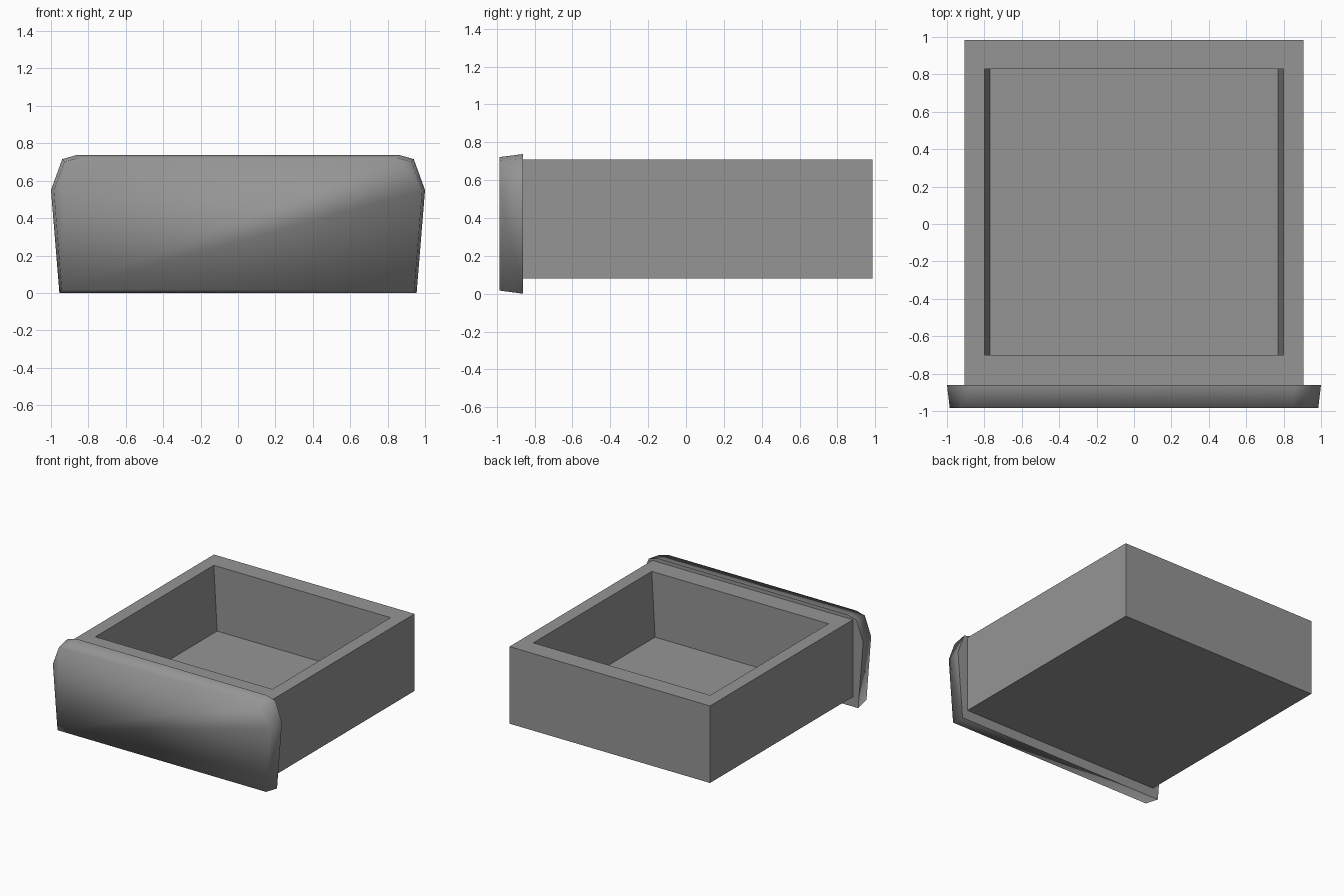
import bpy
import bmesh

if "Cube" in bpy.data.objects:
    bpy.data.objects.remove(bpy.data.objects["Cube"], do_unlink=True)

grey = bpy.data.materials.new("mid grey")
grey.use_nodes = True
colour = (0.3, 0.3, 0.3, 1)
grey.diffuse_color = colour
grey.node_tree.nodes["Principled BSDF"].inputs["Base Color"].default_value = colour


def make_object(name, bm):
    bmesh.ops.recalc_face_normals(bm, faces=bm.faces)
    mesh = bpy.data.meshes.new(name)
    bm.to_mesh(mesh)
    bm.free()
    mesh.materials.append(grey)
    obj = bpy.data.objects.new(name, mesh)
    bpy.context.collection.objects.link(obj)
    return obj


def rectangle(bm, half_x, y0, y1, z):
    corners = ((-half_x, y0), (half_x, y0), (half_x, y1), (-half_x, y1))
    return [bm.verts.new((x, y, z)) for x, y in corners]


def bridge(bm, a, b):
    for i in range(len(a)):
        j = (i + 1) % len(a)
        bm.faces.new((a[i], a[j], b[j], b[i]))


# Open box: outer walls, rim, tapered cavity walls and floor
bm = bmesh.new()
loops = [
    rectangle(bm, 0.907, -0.86, 0.985, 0.08),
    rectangle(bm, 0.907, -0.86, 0.985, 0.71),
    rectangle(bm, 0.80, -0.70, 0.83, 0.71),
    rectangle(bm, 0.77, -0.70, 0.83, 0.18),
]
for lower, upper in zip(loops, loops[1:]):
    bridge(bm, lower, upper)
bm.faces.new(loops[0])
bm.faces.new(loops[-1])
make_object("drawer_box", bm)


# Front panel: clipped-corner outline tapering slightly towards the front
def outline(bm, half, y):
    points = half + [(-x, z) for x, z in reversed(half)]
    return [bm.verts.new((x, y, z)) for x, z in points]


bm = bmesh.new()
back = outline(bm, [(0.955, 0.0), (1.0, 0.55), (0.94, 0.715), (0.86, 0.738)], -0.86)
front = outline(bm, [(0.943, 0.017), (0.985, 0.547), (0.928, 0.702), (0.85, 0.722)], -0.985)
bridge(bm, back, front)
bm.faces.new(front)
back_face = bm.faces.new(back)
for face in bm.faces:
    face.smooth = face != back_face
for edge in back_face.edges:
    edge.smooth = False
make_object("front_panel", bm)
